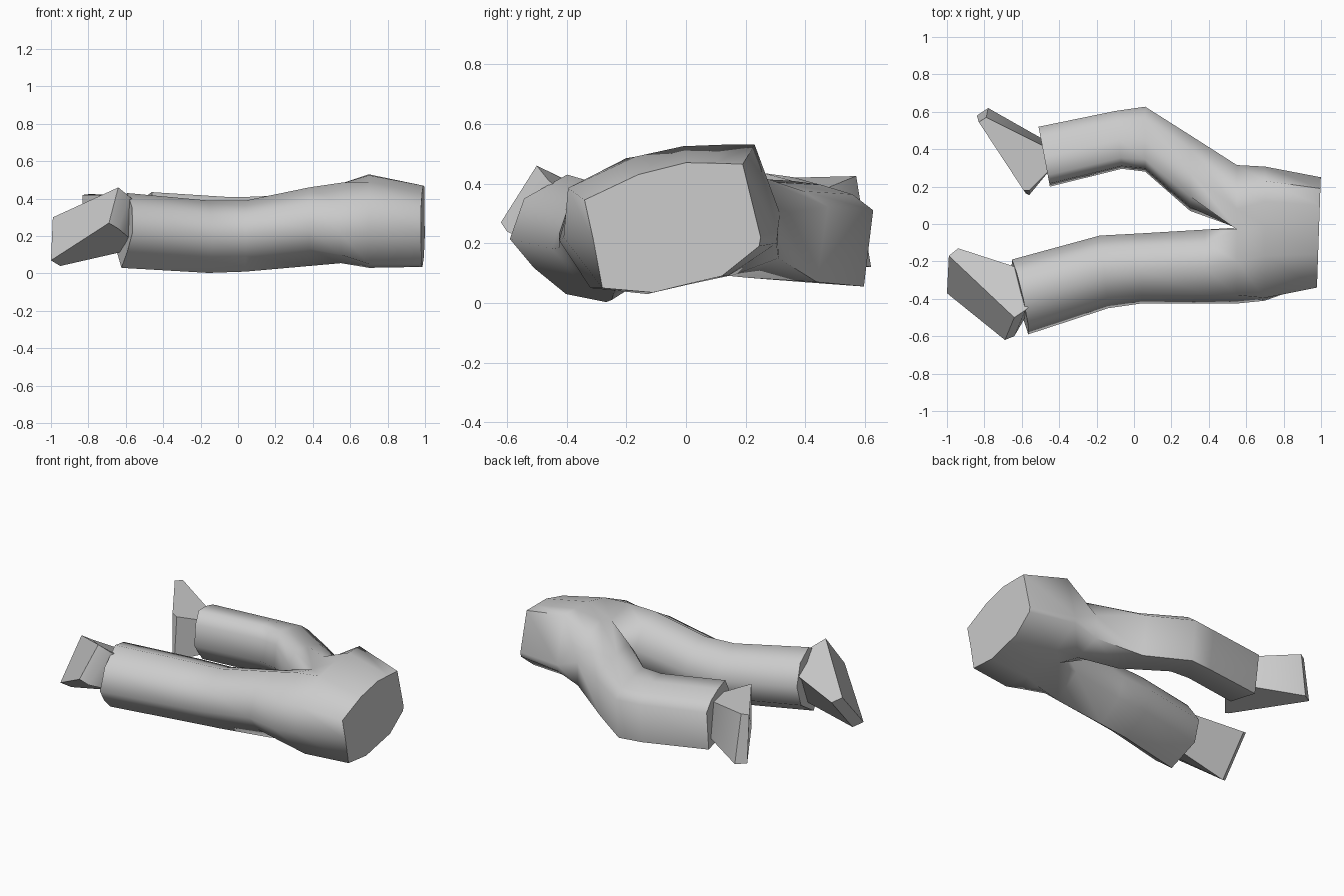
import bpy, bmesh, math

if "Cube" in bpy.data.objects:
    bpy.data.objects.remove(bpy.data.objects["Cube"])


def skin(bm, loops):
    """Bridge consecutive vertex loops of equal count."""
    n = len(loops[0])
    for a, b in zip(loops, loops[1:]):
        for i in range(n):
            j = (i + 1) % n
            bm.faces.new((a[i], a[j], b[j], b[i]))


def verts(bm, ring):
    return [bm.verts.new(p) for p in ring]


def finish(bm, name, angle):
    bmesh.ops.recalc_face_normals(bm, faces=bm.faces)
    me = bpy.data.meshes.new(name)
    bm.to_mesh(me)
    bm.free()
    ob = bpy.data.objects.new(name, me)
    bpy.context.collection.objects.link(ob)
    bpy.ops.object.select_all(action='DESELECT')
    ob.select_set(True)
    bpy.context.view_layer.objects.active = ob
    bpy.ops.object.shade_smooth_by_angle(angle=math.radians(angle))


def section(template, x, y0, y1, z0, z1, ky=0.0, kz=0.0):
    """Fit a unit outline into a y/z box, leaning along x."""
    return [(x + ky * (u - .5) * (y1 - y0) + kz * (v - .5) * (z1 - z0),
             y0 + u * (y1 - y0), z0 + v * (z1 - z0)) for u, v in template]


# Pelvis outlines: waist, widest hip, and the level where the legs part
waist = [(-.31, .21), (-.34, .345), (-.16, .43), (0, .47), (.10, .468), (.19, .465),
         (.25, .22), (.245, .19), (.12, .09), (0, .062), (-.11, .035), (-.28, .05)]
hip = [(-.41, .22), (-.395, .385), (-.17, .49), (-.01, .525), (.12, .53), (.23, .53),
       (.307, .24), (.303, .20), (.14, .09), (0, .06), (-.13, .03), (-.32, .05)]
fork = [(-.425, .21), (-.38, .37), (-.20, .485), (-.03, .44), (.08, .48), (.20, .44),
        (.315, .30), (.31, .15), (.15, .09), (-.02, .13), (-.21, .055), (-.35, .10)]

# Leg outlines, each with one flattened side
right_outline = [(0, .46), (.12, .8), (.48, 1), (.82, .9),
                 (1, .6), (.9, .27), (.47, 0), (.2, .22)]
left_outline = [(1, .72), (.91, 0), (.35, .04), (0, .42),
                (.05, .8), (.19, 1), (.5, .96), (.8, .87)]
right_rings = [
    section(right_outline, .38, -.425, -.03, .04, .46),
    section(right_outline, .04, -.425, -.05, .01, .39),
    section(right_outline, -.16, -.45, -.062, .003, .39, -.12),
    section(right_outline, -.61, -.59, -.19, .03, .43, -.23, .08)]
left_rings = [
    section(left_outline, .30, .07, .475, .07, .42),
    section(left_outline, .06, .28, .627, .055, .41),
    section(left_outline, -.08, .295, .605, .06, .41, -.1),
    section(left_outline, -.48, .20, .52, .09, .435, -.19)]

# Pelvis and both legs as one continuous skin
bm = bmesh.new()
top = verts(bm, [(.99 + .035 * y, y, z) for y, z in waist])
mid = verts(bm, [(.70, y, z) for y, z in hip])
split = verts(bm, [(.55, y, z) for y, z in fork])
crotch = bm.verts.new((.54, -.02, .28))
skin(bm, [top, mid, split])
bm.faces.new(top)
right_loop = [split[i] for i in (0, 1, 2, 3)] + [crotch] + [split[i] for i in (9, 10, 11)]
left_loop = [split[i] for i in (6, 7, 8, 9)] + [crotch] + [split[i] for i in (3, 4, 5)]
for start, rings in ((right_loop, right_rings), (left_loop, left_rings)):
    loops = [start] + [verts(bm, r) for r in rings]
    skin(bm, loops)
    bm.faces.new(loops[-1])
finish(bm, "pelvis_and_legs", 68)

# Feet: side profile (sole toe, sole heel, heel back, ankle back, ankle front,
# toe top) given on both sides of the foot
feet = {
    "right_foot": [
        [(-.99, -.17, .30), (-.64, -.50, .46), (-.58, -.46, .41),
         (-.53, -.41, .37), (-.57, -.25, .33), (-.94, -.13, .27)],
        [(-1.0, -.37, .07), (-.69, -.62, .27), (-.64, -.60, .24),
         (-.57, -.48, .18), (-.60, -.33, .12), (-.95, -.33, .04)]],
    "left_foot": [
        [(-.83, .545, .42), (-.59, .18, .415), (-.56, .18, .40),
         (-.44, .30, .36), (-.47, .41, .36), (-.79, .57, .425)],
        [(-.84, .58, .125), (-.58, .165, .13), (-.56, .155, .13),
         (-.44, .30, .15), (-.48, .45, .15), (-.78, .62, .12)]]}
for name, sides in feet.items():
    bm = bmesh.new()
    loops = [verts(bm, s) for s in sides]
    skin(bm, loops)
    for loop in loops:
        bm.faces.new(loop)
    finish(bm, name, 50)
